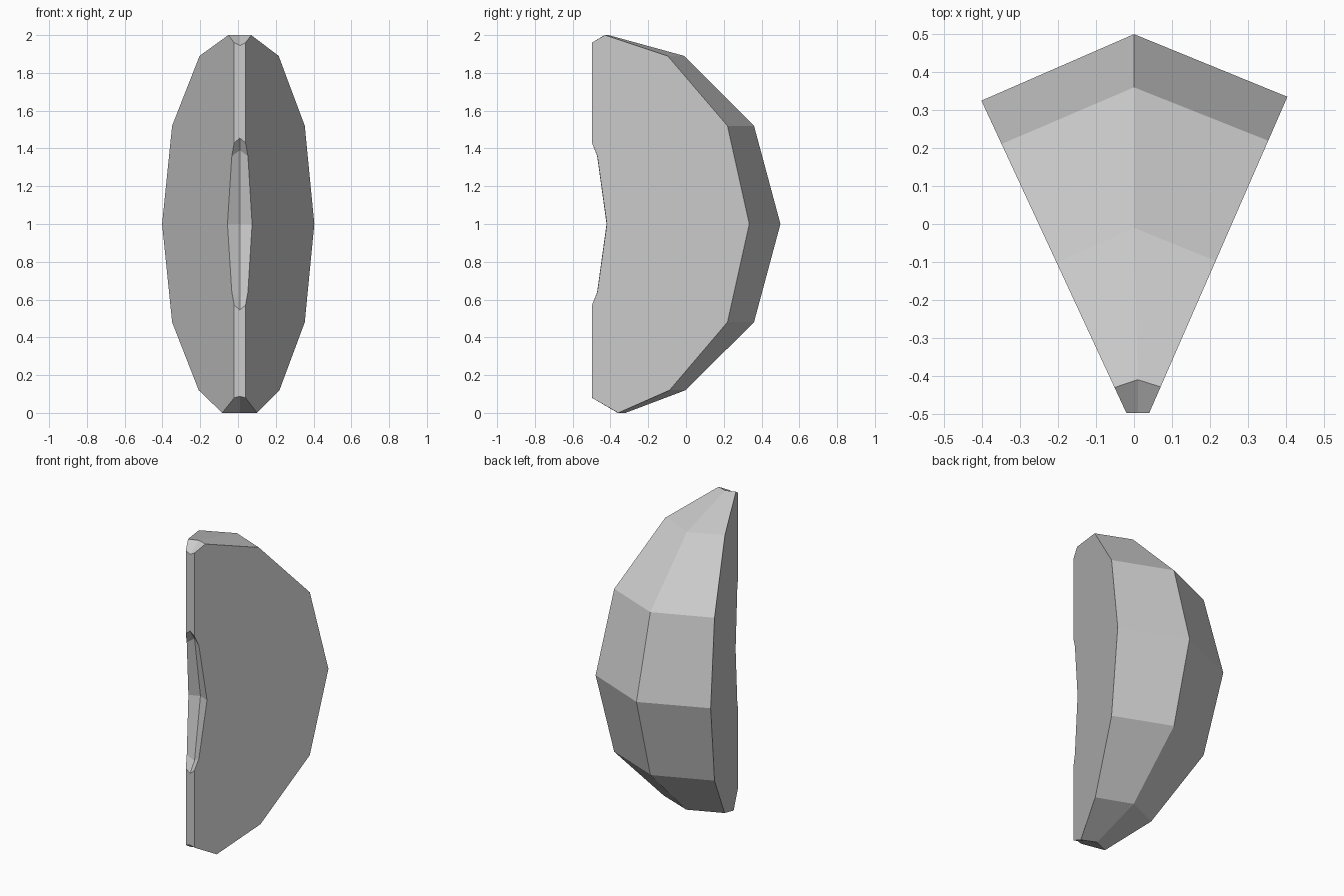
import bpy
import bmesh

cube = bpy.data.objects.get("Cube")
if cube:
    bpy.data.objects.remove(cube, do_unlink=True)

grey = bpy.data.materials.new("light_grey")
grey.use_nodes = True
colour = (0.6, 0.6, 0.6, 1)
grey.diffuse_color = colour
grey.node_tree.nodes["Principled BSDF"].inputs["Base Color"].default_value = colour

FRONT = -0.498


def left_x(y):
    return 0.04 + 0.437 * (y - FRONT)


def right_x(y):
    return -0.02 - 0.464 * (y - FRONT)


# Closed profile: side y, side z, middle y, middle z, middle x
curved_back = [
    (-0.43, 2.0, -0.41, 2.0, 0.01),
    (-0.1, 1.89, -0.01, 1.89, 0),
    (0.215, 1.52, 0.36, 1.52, 0),
    (0.33, 1.0, 0.5, 1.0, 0),
    (0.215, 0.48, 0.36, 0.48, 0),
    (-0.09, 0.12, -0.003, 0.12, 0),
    (-0.36, 0.0, -0.32, 0.0, 0.01),
]
notch = [
    (FRONT, 0.57, FRONT, 0.545, 0.01),
    (-0.47, 0.64, -0.453, 0.61, 0.01),
    (-0.42, 1.0, -0.393, 1.0, 0.01),
    (-0.47, 1.36, -0.453, 1.39, 0.01),
    (FRONT, 1.43, FRONT, 1.455, 0.01),
]
front_low = [(FRONT, 0.08, FRONT, 0.088, 0.01)]
front_top = [(FRONT, 1.96, FRONT, 1.945, 0.01)]
profile = curved_back + front_low + notch + front_top

# Wedge with a ridged back, notched front and flat sides
bm = bmesh.new()
rows = []
for y, z, mid_y, mid_z, mid_x in profile:
    ends = []
    for side_x in (right_x, left_x):
        side_y = y + 0.0125 * side_x(y)
        if y == FRONT:
            side_y = y
        ends.append(bm.verts.new((side_x(side_y), side_y, z)))
    middle = bm.verts.new((mid_x, mid_y, mid_z))
    rows.append((ends[0], middle, ends[1]))

for i, row in enumerate(rows):
    following = rows[(i + 1) % len(rows)]
    for j in range(2):
        bm.faces.new((row[j], row[j + 1], following[j + 1], following[j]))
bm.faces.new([row[0] for row in rows])
bm.faces.new([row[2] for row in reversed(rows)])
bmesh.ops.recalc_face_normals(bm, faces=bm.faces)

mesh = bpy.data.meshes.new("wedge_segment")
bm.to_mesh(mesh)
bm.free()
mesh.materials.append(grey)
segment = bpy.data.objects.new("wedge_segment", mesh)
bpy.context.collection.objects.link(segment)
